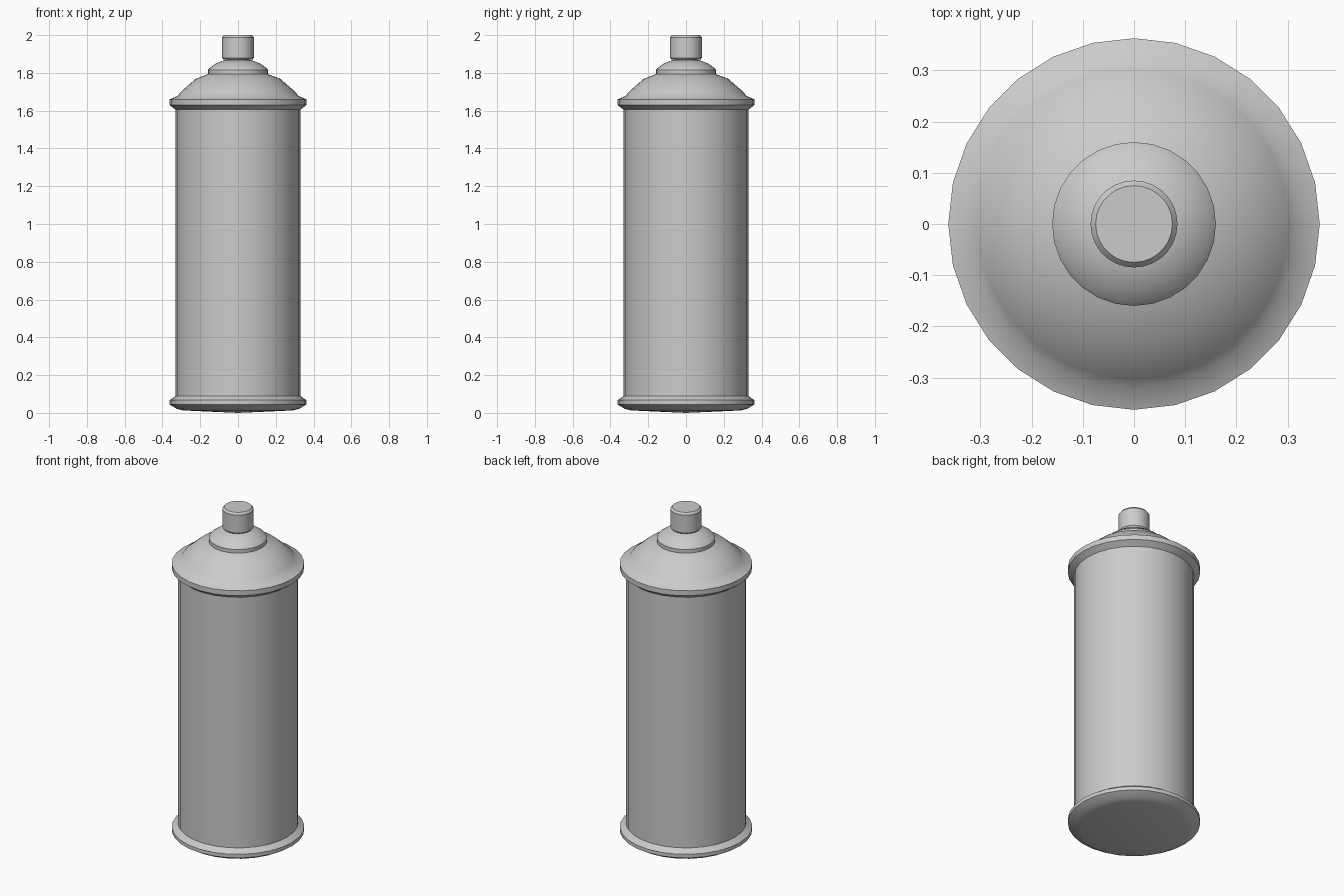
import bpy, bmesh, math
from mathutils import Matrix, Vector

cube = bpy.data.objects.get("Cube")
if cube:
    bpy.data.objects.remove(cube, do_unlink=True)

SIDES = 28

metal = bpy.data.materials.new("light_grey")
metal.use_nodes = True
GREY = (0.6, 0.6, 0.6, 1)
metal.diffuse_color = GREY
metal.node_tree.nodes["Principled BSDF"].inputs["Base Color"].default_value = GREY


def lathe(name, profile):
    """Turn a (radius, height) profile around the vertical axis."""
    bm = bmesh.new()
    verts = [bm.verts.new((r, 0, z)) for r, z in profile]
    edges = [bm.edges.new(pair) for pair in zip(verts, verts[1:])]
    bmesh.ops.spin(bm, geom=verts + edges, cent=(0, 0, 0), axis=(0, 0, 1),
                   angle=math.tau, steps=SIDES, use_merge=True)
    bmesh.ops.remove_doubles(bm, verts=bm.verts, dist=1e-4)
    bmesh.ops.recalc_face_normals(bm, faces=bm.faces)
    mesh = bpy.data.meshes.new(name)
    bm.to_mesh(mesh)
    bm.free()
    mesh.materials.append(metal)
    obj = bpy.data.objects.new(name, mesh)
    bpy.context.collection.objects.link(obj)
    bpy.ops.object.select_all(action="DESELECT")
    obj.select_set(True)
    bpy.context.view_layer.objects.active = obj
    bpy.ops.object.shade_smooth_by_angle(angle=math.radians(30))
    return obj


# Can: bulged base, lower rim, straight wall, upper rim, stepped dome and neck
lathe("can_body", [
    (0, 0), (0.29, 0.013), (0.325, 0.022), (0.363, 0.045), (0.363, 0.067),
    (0.33, 0.09), (0.33, 1.605),
    (0.363, 1.63), (0.363, 1.66), (0.32, 1.678), (0.303, 1.70),
    (0.225, 1.768), (0.16, 1.793), (0.16, 1.815), (0.152, 1.825),
    (0.117, 1.85), (0.07, 1.868), (0, 1.868),
])

# Valve stem under the button
lathe("valve_stem", [(0, 1.85), (0.06, 1.85), (0.06, 1.88), (0, 1.88)])

# Spray button with a bevelled top edge
lathe("spray_button", [
    (0, 1.872), (0.078, 1.872), (0.085, 1.88), (0.085, 1.988),
    (0.075, 2), (0, 2),
])
